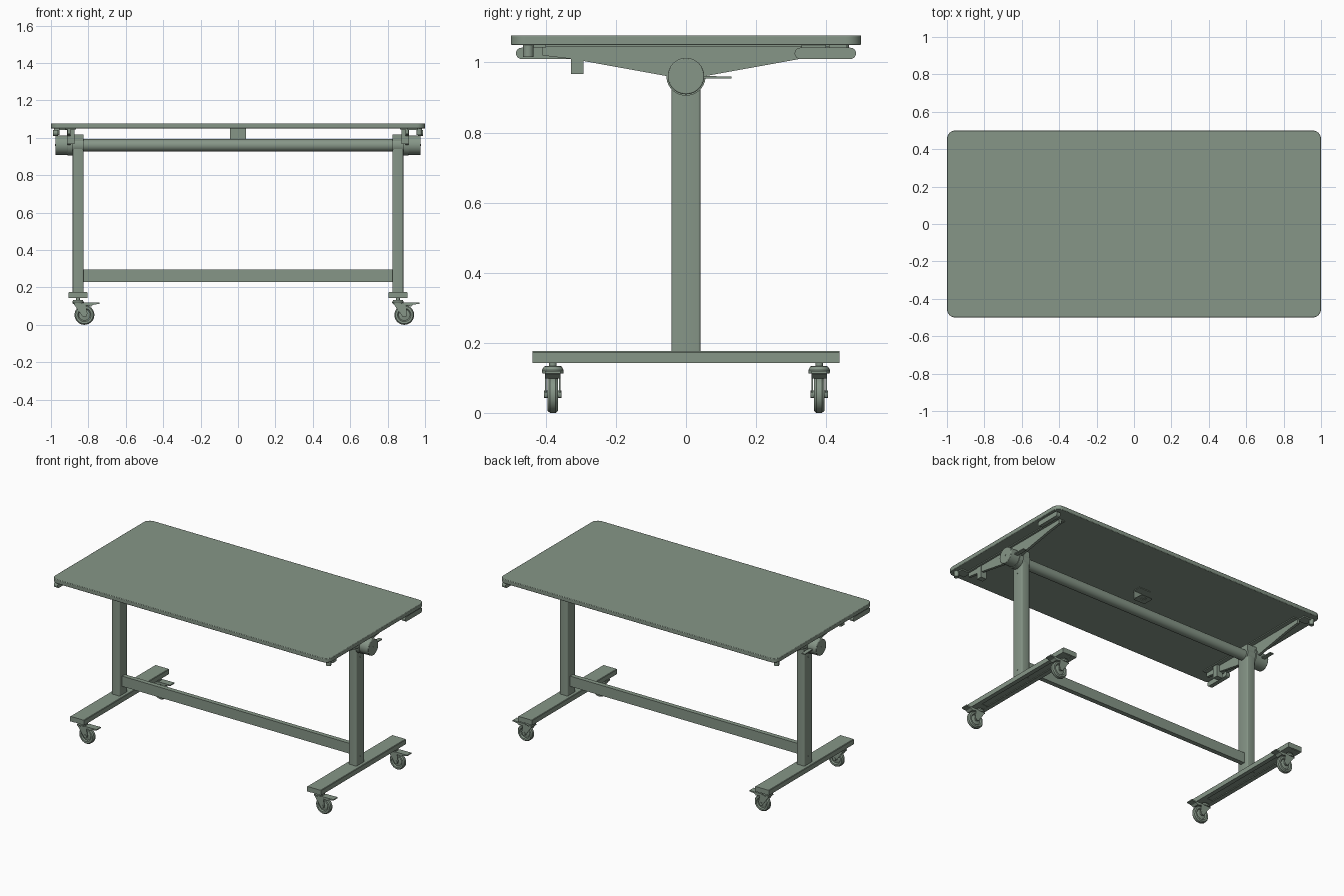
import bpy, bmesh, math
from mathutils import Vector

if "Cube" in bpy.data.objects:
    bpy.data.objects.remove(bpy.data.objects["Cube"])

mat = bpy.data.materials.new("grey green")
mat.diffuse_color = (0.24, 0.305, 0.245, 1)
mat.use_nodes = True
mat.node_tree.nodes["Principled BSDF"].inputs["Base Color"].default_value = mat.diffuse_color


def finish(name, bm):
    """Turn a bmesh into an object, smooth with sharp edges kept."""
    bmesh.ops.recalc_face_normals(bm, faces=bm.faces)
    for f in bm.faces:
        f.smooth = True
    for e in bm.edges:
        e.smooth = e.is_manifold and e.calc_face_angle(0) < math.radians(32)
    me = bpy.data.meshes.new(name)
    bm.to_mesh(me)
    bm.free()
    me.materials.append(mat)
    ob = bpy.data.objects.new(name, me)
    bpy.context.collection.objects.link(ob)
    return ob


def prism(name, pts, axis, lo, hi):
    """Extrude a 2D outline along an axis: x uses (y,z), y uses (x,z), z uses (x,y)."""
    def place(p, d):
        return {"x": (d, p[0], p[1]), "y": (p[0], d, p[1]), "z": (p[0], p[1], d)}[axis]
    bm = bmesh.new()
    a = [bm.verts.new(place(p, lo)) for p in pts]
    b = [bm.verts.new(place(p, hi)) for p in pts]
    bm.faces.new(a)
    bm.faces.new(b)
    for i in range(len(pts)):
        j = (i + 1) % len(pts)
        bm.faces.new((a[i], a[j], b[j], b[i]))
    return finish(name, bm)


def box(name, x, y, z):
    return prism(name, [(x[0], y[0]), (x[1], y[0]), (x[1], y[1]), (x[0], y[1])], "z", *z)


def circle(cx, cy, r, n=32):
    return [(cx + r * math.cos(2 * math.pi * i / n), cy + r * math.sin(2 * math.pi * i / n)) for i in range(n)]


def rounded(u, v, r, n=6):
    """Rectangle outline with rounded corners."""
    pts = []
    for k, (cx, cy) in enumerate([(u[1] - r, v[1] - r), (u[0] + r, v[1] - r),
                                  (u[0] + r, v[0] + r), (u[1] - r, v[0] + r)]):
        for i in range(n + 1):
            t = math.pi / 2 * (k + i / n)
            pts.append((cx + r * math.cos(t), cy + r * math.sin(t)))
    return pts


def lathe(name, profile, centre, axis, n=32):
    """Spin a closed (radius, offset) loop about an axis through centre."""
    bm = bmesh.new()
    rings = []
    for i in range(n):
        t = 2 * math.pi * i / n
        ring = []
        for r, o in profile:
            c, s = r * math.cos(t), r * math.sin(t)
            v = {"x": (o, c, s), "y": (c, o, s), "z": (c, s, o)}[axis]
            ring.append(bm.verts.new(Vector(centre) + Vector(v)))
        rings.append(ring)
    m = len(profile)
    for i in range(n):
        p, q = rings[i], rings[(i + 1) % n]
        for k in range(m):
            bm.faces.new((p[k], q[k], q[(k + 1) % m], p[(k + 1) % m]))
    return finish(name, bm)


def span(s, a, b):
    return tuple(sorted((s * a, s * b)))


# Table top with rounded corners and slightly softened rim
top = prism("table_top", rounded((-1, 1), (-0.5, 0.5), 0.045, 8), "z", 1.05, 1.077)
bev = top.modifiers.new("soft_rim", "BEVEL")
bev.width, bev.segments, bev.limit_method = 0.003, 2, "ANGLE"

# Pivot tube and lower stretcher
prism("pivot_tube", circle(0, 0.96, 0.033), "x", -0.84, 0.84)
box("lower_stretcher", (-0.828, 0.828), (-0.015, 0.015), (0.23, 0.297))

# Centre catch bracket behind the tube
box("catch_wall", (-0.042, 0.042), (0.045, 0.05), (0.99, 1.05))
box("catch_flange", (-0.042, 0.042), (0.045, 0.10), (1.046, 1.05))
lathe("catch_hole_ring", [(0.012, 0.988), (0.018, 0.988), (0.018, 0.992), (0.012, 0.992)], (0, 0.085, 0), "z", 20)
prism("catch_plate", rounded((-0.042, 0.042), (0.045, 0.12), 0.01, 3), "z", 0.990, 0.994)


def caster(cx, cy):
    wx, wz = cx + 0.034, 0.053
    # Tyre with recessed hub
    lathe("wheel", [(0.010, -0.012), (0.030, -0.008), (0.036, -0.015), (0.047, -0.015), (0.053, -0.008),
                    (0.053, 0.008), (0.047, 0.015), (0.036, 0.015), (0.030, 0.008), (0.010, 0.012)],
          (wx, cy, wz), "y", 36)
    prism("axle", circle(wx, wz, 0.011, 16), "y", cy - 0.025, cy + 0.025)
    # Fork plates
    fork = [(cx - 0.026, 0.115), (cx + 0.04, 0.115), (wx + 0.016, 0.06), (wx + 0.010, 0.044),
            (wx - 0.010, 0.044), (wx - 0.018, 0.056)]
    for s in (-1, 1):
        prism("fork_plate", fork, "y", *sorted((cy + s * 0.018, cy + s * 0.022)))
    box("fork_crown", (cx - 0.026, cx + 0.04), (cy - 0.022, cy + 0.022), (0.110, 0.116))
    # Swivel head and stem
    lathe("swivel_head", [(0.001, 0.113), (0.030, 0.113), (0.031, 0.122), (0.025, 0.133), (0.001, 0.134)],
          (cx, cy, 0), "z", 24)
    prism("stem", circle(cx, cy, 0.011, 16), "z", 0.13, 0.16)
    # Brake pedal
    prism("brake_pedal", [(cx + 0.03, 0.108), (cx + 0.07, 0.098), (cx + 0.082, 0.108), (cx + 0.115, 0.112),
                          (cx + 0.115, 0.119), (cx + 0.07, 0.118), (cx + 0.03, 0.118)], "y", cy - 0.022, cy + 0.022)


for s in (-1, 1):
    c = 0.855 * s
    # Upright post with rounded head and side screws
    prism("post", rounded((c - 0.029, c + 0.029), (-0.041, 0.041), 0.006, 3), "z", 0.17, 0.95)
    prism("post_head", circle(0, 0.96, 0.046), "x", c - 0.029, c + 0.029)
    for z in (0.228, 0.875):
        prism("post_screw", circle(0, z, 0.005, 12), "x", *span(s, 0.88, 0.886))

    # Foot: inverted channel with inward lips
    half = [(0.05, 0.143), (0.05, 0.173), (0.047, 0.176)]
    inner = [(0.046, 0.172), (0.046, 0.147), (0.022, 0.147), (0.022, 0.143)]
    prof = ([(c - x, z) for x, z in half] + [(c + x, z) for x, z in reversed(half)]
            + [(c + x, z) for x, z in reversed(inner)] + [(c - x, z) for x, z in inner])
    prism("foot", prof, "y", -0.438, 0.438)
    for t in (-1, 1):
        box("foot_end_cap", (c - 0.048, c + 0.048), span(t, 0.434, 0.438), (0.144, 0.174))
        box("caster_mount", (c - 0.046, c + 0.046), span(t, 0.33, 0.43), (0.1435, 0.148))
        caster(c, t * 0.38)

    # Tilt hub: inner collar and outer drum
    prism("hub_collar", circle(0, 0.961, 0.056, 40), "x", *span(s, 0.884, 0.912))
    drum = prism("hub_drum", circle(0, 0.961, 0.052, 40), "x", *span(s, 0.91, 0.977))
    db = drum.modifiers.new("drum_edge", "BEVEL")
    db.width, db.segments, db.limit_method = 0.003, 2, "ANGLE"
    prism("hub_screw", circle(0, 0.961, 0.005, 12), "x", *span(s, 0.976, 0.979))
    box("hub_block", span(s, 0.826, 0.90), (-0.04, 0.04), (0.965, 1.018))

    # Release lever on the hub
    prism("release_lever", [(0.03, 0.952), (0.06, 0.954), (0.13, 0.954), (0.13, 0.960), (0.06, 0.961),
                            (0.03, 0.962)], "x", *span(s, 0.925, 0.95))

    # Tapered wing carrying the top, with screw flange
    wing = [(-0.41, 1.046), (-0.41, 1.020), (-0.325, 1.010), (-0.06, 0.962), (0.06, 0.962),
            (0.325, 1.010), (0.41, 1.020), (0.41, 1.046)]
    prism("wing_plate", wing, "x", *span(s, 0.895, 0.912))
    box("wing_flange", span(s, 0.867, 0.925), (-0.41, 0.41), (1.044, 1.051))

    # Latch block under the front edge
    box("latch_block", span(s, 0.875, 0.915), (-0.328, -0.292), (0.967, 1.05))

    # Diagonally placed linking handles and their pegs
    prism("link_handle", rounded(span(s, 0.31, 0.485), (1.010, 1.042), 0.0155), "x", *span(s, 0.963, 0.990))
    box("link_handle_mount", span(s, 0.955, 0.985), span(s, 0.33, 0.40), (1.035, 1.051))
    prism("link_peg", circle(s * 0.97, s * -0.45, 0.015, 20), "z", 1.015, 1.051)
    box("link_peg_arm", span(s, 0.905, 0.97), span(s, -0.46, -0.40), (1.042, 1.051))
